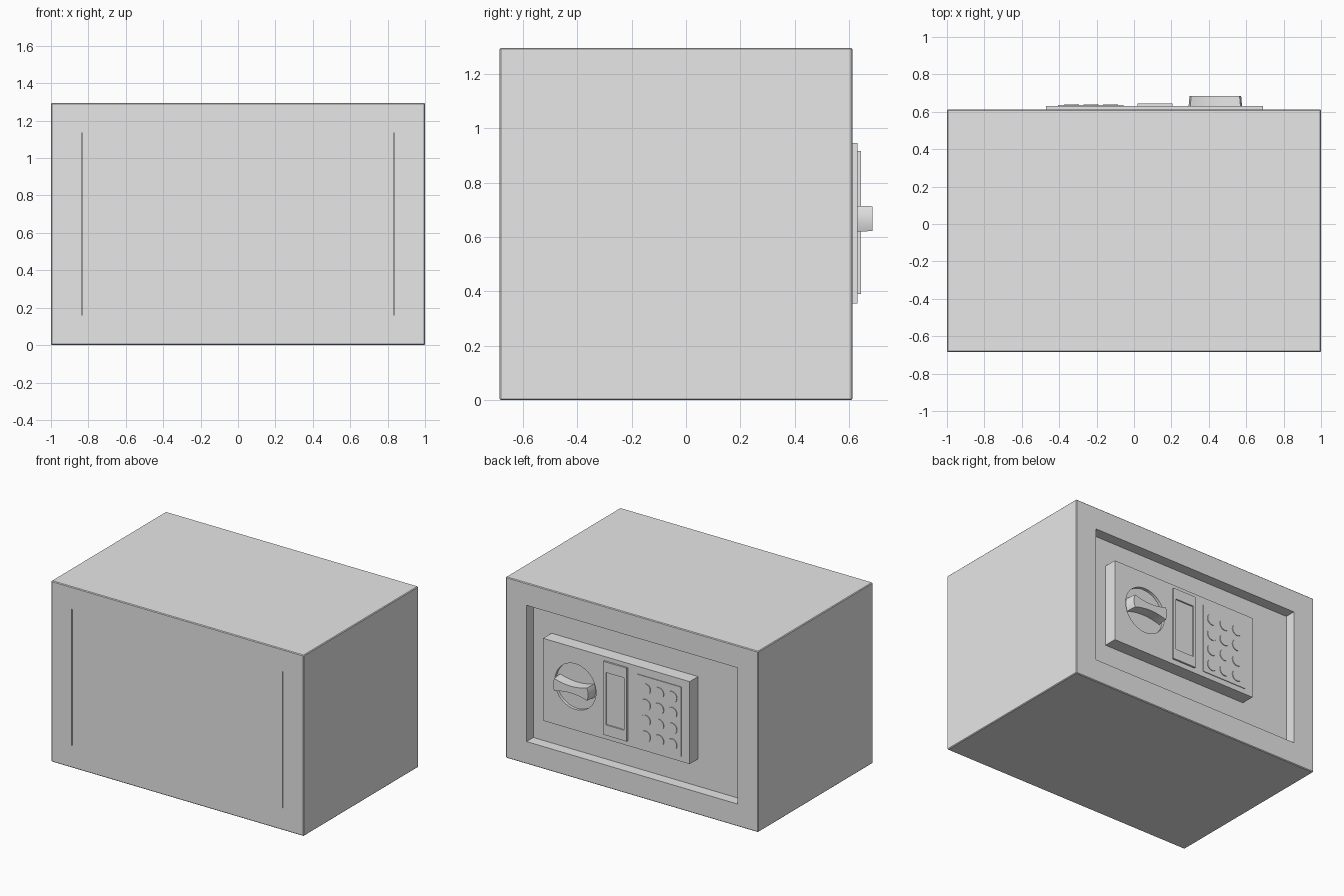
import bpy, bmesh, math
from mathutils import Vector

cube = bpy.data.objects.get("Cube")
if cube:
    bpy.data.objects.remove(cube, do_unlink=True)

grey = bpy.data.materials.new("light_grey")
grey.use_nodes = True
grey.diffuse_color = (0.8, 0.8, 0.8, 1)
grey.node_tree.nodes["Principled BSDF"].inputs["Base Color"].default_value = (0.8, 0.8, 0.8, 1)


def finish(name, bm):
    bmesh.ops.recalc_face_normals(bm, faces=bm.faces)
    mesh = bpy.data.meshes.new(name)
    bm.to_mesh(mesh)
    bm.free()
    mesh.materials.append(grey)
    obj = bpy.data.objects.new(name, mesh)
    bpy.context.collection.objects.link(obj)
    return obj


def box(name, x, y, z):
    """Box from (min, max) ranges."""
    bm = bmesh.new()
    bmesh.ops.create_cube(bm, size=1)
    for v in bm.verts:
        v.co = Vector([(a + b) / 2 + c * (b - a) for (a, b), c in zip((x, y, z), v.co)])
    return finish(name, bm)


def prism(name, outline, y, taper=1.0):
    """Extrude an (x, z) outline along y, scaling the far end about its centre."""
    bm = bmesh.new()
    cx = sum(p[0] for p in outline) / len(outline)
    cz = sum(p[1] for p in outline) / len(outline)
    near = [bm.verts.new((px, y[0], pz)) for px, pz in outline]
    far = [bm.verts.new((cx + (px - cx) * taper, y[1], cz + (pz - cz) * taper))
           for px, pz in outline]
    bm.faces.new(near)
    bm.faces.new(far)
    n = len(outline)
    for i in range(n):
        j = (i + 1) % n
        bm.faces.new((near[i], near[j], far[j], far[i]))
    return finish(name, bm)


def circle(x, z, r, n):
    return [(x + r * math.cos(math.tau * i / n), z + r * math.sin(math.tau * i / n))
            for i in range(n)]


def activate(obj):
    bpy.ops.object.select_all(action='DESELECT')
    obj.select_set(True)
    bpy.context.view_layer.objects.active = obj


def smooth(obj):
    activate(obj)
    bpy.ops.object.shade_smooth_by_angle(angle=math.radians(35))


def cut(obj, cutter):
    mod = obj.modifiers.new("cut", 'BOOLEAN')
    mod.operation = 'DIFFERENCE'
    mod.solver = 'EXACT'
    mod.object = cutter
    activate(obj)
    bpy.ops.object.modifier_apply(modifier=mod.name)
    bpy.data.objects.remove(cutter, do_unlink=True)


# Cabinet with slightly softened edges, door recess and two fine slits
W, BACK, FACE, H = 1.0, -0.685, 0.612, 1.295
cabinet = box("cabinet", (-W, W), (BACK, FACE), (0, H))
bevel = cabinet.modifiers.new("edge", 'BEVEL')
bevel.width = 0.005
bevel.segments = 1
activate(cabinet)
bpy.ops.object.modifier_apply(modifier=bevel.name)
door_x, door_z = (-0.835, 0.835), (0.16, 1.135)
cut(cabinet, box("recess_cutter", door_x, (0.5, 0.8), door_z))
for side in (-1, 1):
    x = 0.835 * side
    cut(cabinet, box("slit_cutter", (x - 0.003, x + 0.003), (-0.8, BACK + 0.02), door_z))

# Door set back inside the opening
DOOR = 0.535
box("door", door_x, (0.5, DOOR), door_z)

# Control plate with a shallow round dish for the knob
PLATE = 0.63
KX, KZ = 0.435, 0.667
plate = box("control_plate", (-0.47, 0.69), (DOOR, PLATE), (0.355, 0.945))
cut(plate, prism("dish_cutter", circle(KX, KZ, 0.163, 48), (PLATE - 0.02, 0.8)))
smooth(plate)

# Pinched grip of the turning knob, with rounded ends
steps = [i / 8 for i in range(-8, 9)]
upper = [(KX + 0.136 * t, KZ + 0.026 + 0.022 * t * t) for t in steps]
lower = [(px, 2 * KZ - pz) for px, pz in reversed(upper)]
grip = upper + [(KX + 0.145, KZ + 0.02), (KX + 0.145, KZ - 0.02)] \
    + lower + [(KX - 0.145, KZ - 0.02), (KX - 0.145, KZ + 0.02)]
smooth(prism("knob_grip", grip, (PLATE - 0.02, 0.685), taper=0.95))

# Display panel with a sunken window
display = box("display_panel", (0.02, 0.205), (PLATE, 0.643), (0.39, 0.915))
cut(display, box("window_cutter", (0.04, 0.185), (0.633, 0.7), (0.465, 0.84)))

# Keypad sheet and its grid of round buttons
box("keypad_sheet", (-0.405, -0.055), (PLATE, 0.635), (0.393, 0.89))
for row in range(4):
    for col in range(3):
        outline = circle(-0.23 + 0.105 * (col - 1), 0.632 + 0.113 * (row - 1.5), 0.04, 24)
        smooth(prism(f"button_{row + 1}_{col + 1}", outline, (0.634, 0.64)))
